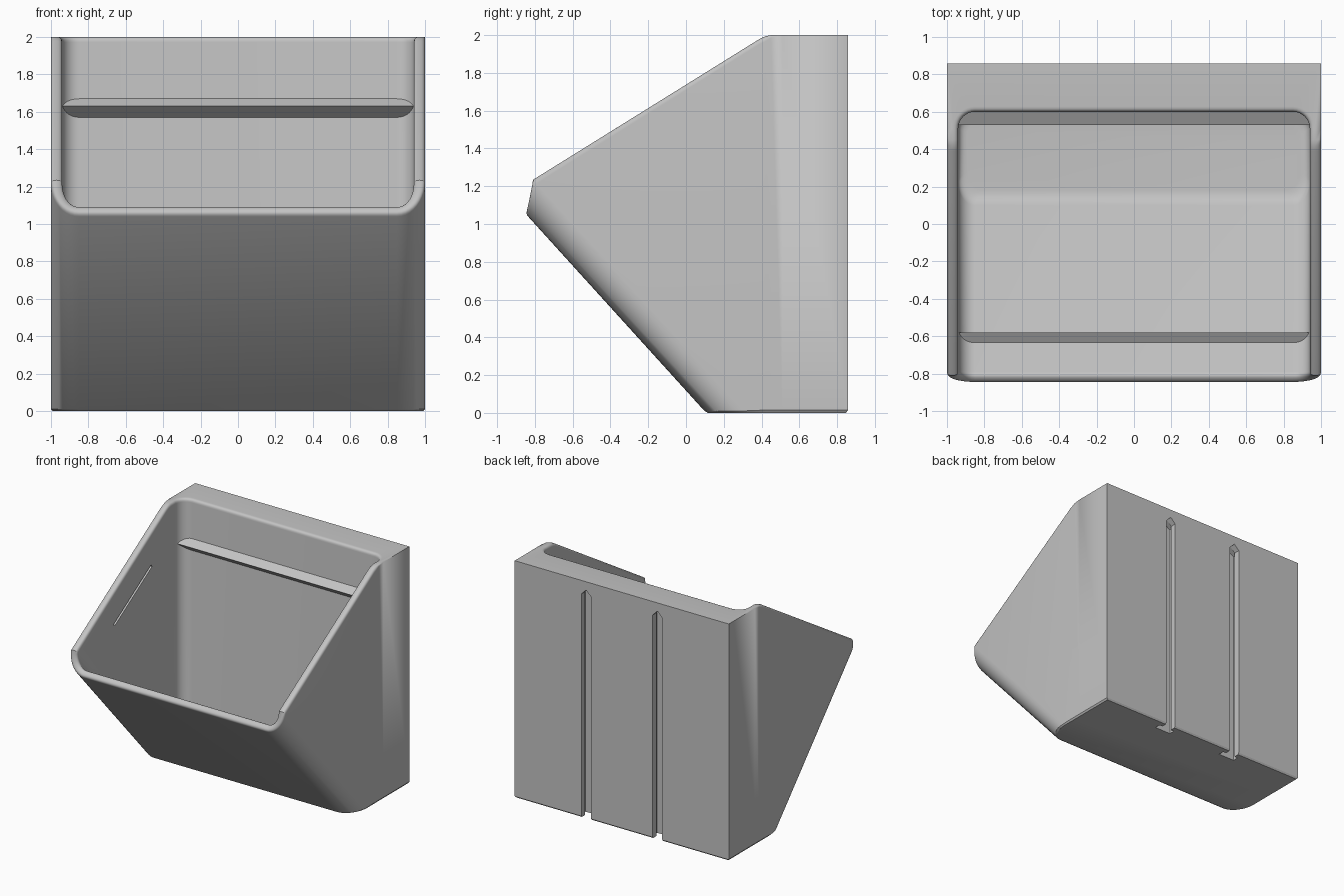
import bpy, bmesh, math
from mathutils import Vector as V

if "Cube" in bpy.data.objects:
    bpy.data.objects.remove(bpy.data.objects["Cube"])

grey = bpy.data.materials.new("light_grey")
grey.diffuse_color = (0.55, 0.55, 0.55, 1)
grey.use_nodes = True
grey.node_tree.nodes["Principled BSDF"].inputs["Base Color"].default_value = grey.diffuse_color

WALL, R_OUT, R_IN, BEAD = 0.06, 0.15, 0.09, 0.028
SIN, COT = 0.741, 0.907          # steepness of the leaning front panel
FLOOR_MID, BASE_MID = V((0, 0.367, 0)), V((0, 0.48, 0))


def make(name, bm, smooth=True):
    bmesh.ops.recalc_face_normals(bm, faces=bm.faces)
    me = bpy.data.meshes.new(name)
    bm.to_mesh(me)
    bm.free()
    ob = bpy.data.objects.new(name, me)
    bpy.context.collection.objects.link(ob)
    me.materials.append(grey)
    if smooth:
        bpy.ops.object.select_all(action='DESELECT')
        ob.select_set(True)
        bpy.context.view_layer.objects.active = ob
        bpy.ops.object.shade_smooth_by_angle(angle=math.radians(30))
    return ob


def prism(name, pts, direction):
    """Extrude a polygon along a vector."""
    bm = bmesh.new()
    d = V(direction)
    a = [bm.verts.new(V(p)) for p in pts]
    b = [bm.verts.new(V(p) + d) for p in pts]
    bm.faces.new(a)
    bm.faces.new(b[::-1])
    n = len(pts)
    for i in range(n):
        bm.faces.new((a[i], a[(i + 1) % n], b[(i + 1) % n], b[i]))
    return make(name, bm, False)


def soften(p, a, c, segs=5):
    """Rounded corner at p running from p+a to p+c."""
    return [p + a * (1 - t) ** 2 + c * t ** 2 for t in (i / segs for i in range(segs + 1))]


def column(floor, top_in, top_out, base, r_out, across=None):
    """Wall section from the floor, over the rim and down to the base."""
    across = across or (top_out - top_in).normalized()
    up = (top_in - floor).normalized()
    down = (base - top_out).normalized()
    f = floor - FLOOR_MID
    inward = V((-f.x * 0.053, -f.y * 0.2, 0))
    pts = soften(floor, inward, up * 0.05)
    pts += soften(top_in, -up * BEAD, across * BEAD)
    pts += soften(top_out, -across * r_out, down * r_out)
    b = base - BASE_MID
    pts += [base - down * 0.014, base - V((b.x * 0.01, b.y * 0.025, 0))]
    return pts


def front_line(inset, z):
    return 0.107 + inset / SIN - COT * z


# ---- bin shell: half the wall sections, then mirrored ----
half = []
for i in range(11):                                   # rounded front corner
    s, c = math.sin(math.pi / 2 * (1 - i / 10)), math.cos(math.pi / 2 * (1 - i / 10))
    xi, xo = 1 - R_OUT + R_IN * c, 1 - R_OUT + R_OUT * c
    ni, no = WALL + R_IN * (1 - s), R_OUT * (1 - s)
    zi, zo = 1.10 + 0.134 * (1 - s), 1.06 + 0.174 * (1 - s)
    half.append(column(V((xi, front_line(ni, 0.06), 0.06)), V((xi, front_line(ni, zi), zi)),
                       V((xo, front_line(no, zo), zo)), V((xo, front_line(no, 0), 0)), BEAD))
for y, z, r in ((0.39, 1.98, BEAD), (0.42, 1.994, BEAD), (0.45, 2, 0.014), (0.51, 2, 0)):
    half.append(column(V((0.94, y, 0.06)), V((0.94, y, z)), V((1, y, z)), V((1, y, 0)), r))
for i in range(1, 9):                                 # inner back corner, square outside
    a = math.pi / 2 * i / 8
    n = V((math.cos(a), math.sin(a), 0))
    p = V((0.85, 0.51, 0)) + n * R_IN
    half.append(column(p + V((0, 0, 0.06)), p + V((0, 0, 2)), V((1, 0.857, 2)),
                       V((1, 0.857, 0)), 0, n))
sections = half + [[V((-p.x, p.y, p.z)) for p in col] for col in reversed(half)]

bm = bmesh.new()
grid = [[bm.verts.new(p) for p in col] for col in sections]
for k, a in enumerate(grid):
    b = grid[(k + 1) % len(grid)]
    for j in range(len(a) - 1):
        bm.faces.new((a[j], a[j + 1], b[j + 1], b[j]))
bm.faces.new([c[0] for c in grid])
bm.faces.new([c[-1] for c in grid])
bmesh.ops.remove_doubles(bm, verts=bm.verts, dist=0.0002)
bmesh.ops.dissolve_degenerate(bm, edges=bm.edges, dist=0.0001)
shell = make("bin_shell", bm)

# ---- cutters: T-shaped mounting channels and side slots ----
cutters = []


def channel(x, w, top, y0, y1):
    pts = [(x - w, y0, -0.1), (x + w, y0, -0.1), (x + w, y0, top - 0.045),
           (x, y0, top), (x - w, y0, top - 0.045)]
    cutters.append(prism("channel_cutter", pts, (0, y1 - y0, 0)))


along, across = V((0, 0.849, 0.528)), V((0, -0.528, 0.849))
for side in (-1, 1):
    channel(side * 0.333, 0.045, 1.93, 0.79, 0.95)    # neck
    channel(side * 0.333, 0.075, 1.93, 0.755, 0.805)  # wide inner part
    mid = V((side * 0.92, -0.06, 1.4175))
    pts = [mid + along * (u * 0.295) + across * (v * 0.011)
           for u, v in ((-1, -1), (1, -1), (1, 1), (-1, 1))]
    cutters.append(prism("slot_cutter", pts, (side * 0.04, 0, 0)))

bpy.context.view_layer.objects.active = shell
for cut in cutters:
    cut.hide_render = True
    mod = shell.modifiers.new("cut", 'BOOLEAN')
    mod.operation, mod.solver, mod.object = 'DIFFERENCE', 'EXACT', cut
    # keep the cut ahead of any smoothing modifier
    shell.modifiers.move(len(shell.modifiers) - 1, 0)
    bpy.ops.object.modifier_apply(modifier=mod.name)
    bpy.data.objects.remove(cut)
bpy.ops.object.select_all(action='DESELECT')
shell.select_set(True)
bpy.ops.object.shade_smooth_by_angle(angle=math.radians(30))

# ---- inner ledges on the back and front walls ----
prism("back_ledge", [(-0.95, 0.62, 1.553), (-0.95, 0.53, 1.63), (-0.95, 0.62, 1.681)], (1.9, 0, 0))
prism("front_ledge", [(-0.95, -0.65, 0.898), (-0.95, -0.58, 0.94), (-0.95, -0.58, 0.835)], (1.9, 0, 0))
